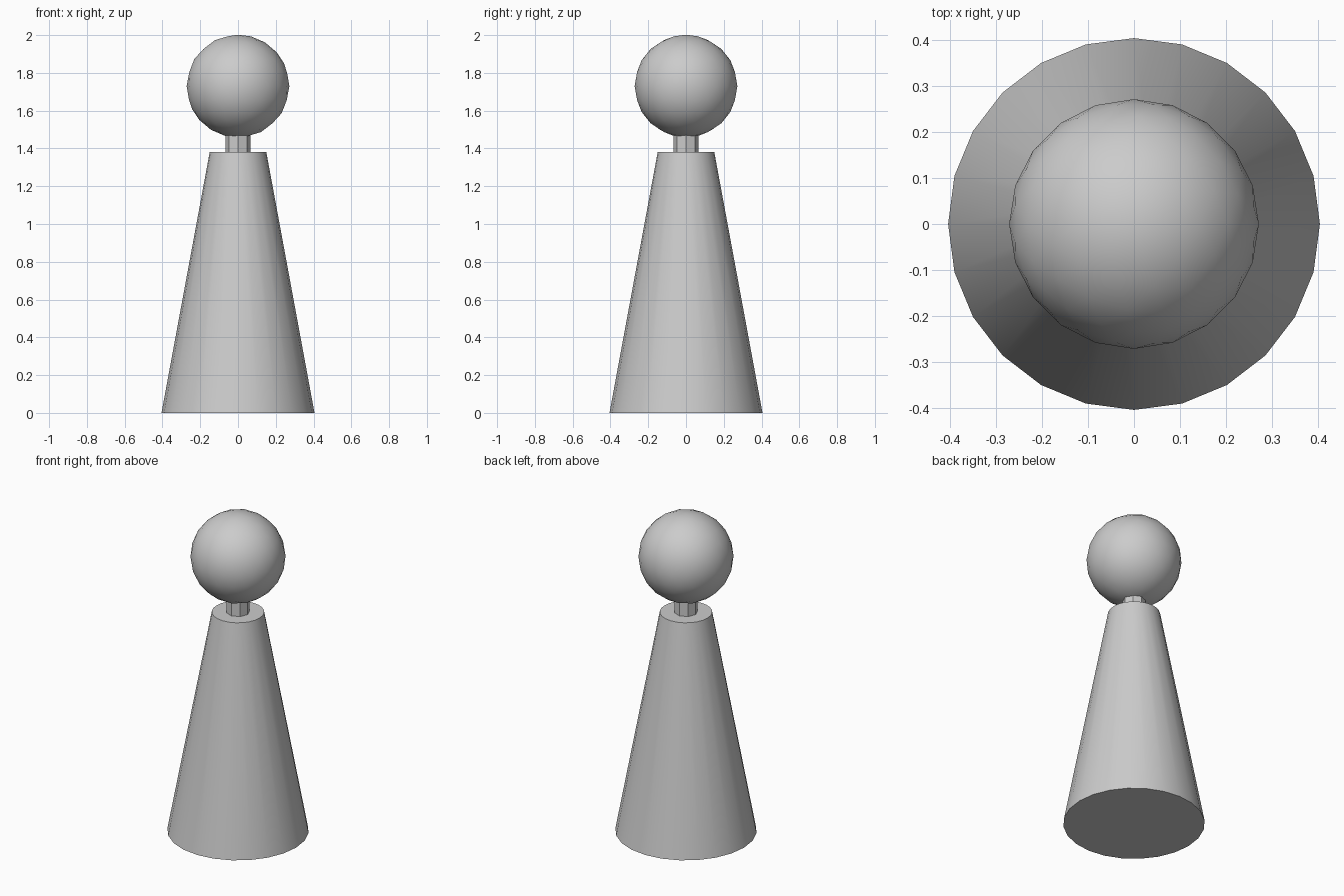
import bpy, math

if "Cube" in bpy.data.objects:
    bpy.data.objects.remove(bpy.data.objects["Cube"])

grey = bpy.data.materials.new("light_grey")
grey.diffuse_color = (0.6, 0.6, 0.6, 1)
grey.use_nodes = True
grey.node_tree.nodes["Principled BSDF"].inputs["Base Color"].default_value = grey.diffuse_color


def finish(name, smooth):
    ob = bpy.context.object
    ob.name = name
    ob.data.materials.append(grey)
    if smooth:
        bpy.ops.object.shade_smooth_by_angle(angle=math.radians(35))
    return ob


# Tapered body
bpy.ops.mesh.primitive_cone_add(vertices=24, radius1=0.405, radius2=0.15,
                                depth=1.38, location=(0, 0, 0.69))
finish("body", True)

# Short octagonal neck, reaching inside the head
bpy.ops.mesh.primitive_cylinder_add(vertices=8, radius=0.067, depth=0.16,
                                    location=(0, 0, 1.45))
finish("neck", False)

# Faceted ball head with smooth shading
bpy.ops.mesh.primitive_ico_sphere_add(subdivisions=3, radius=0.272,
                                      location=(0, 0, 1.73))
finish("head", True)
